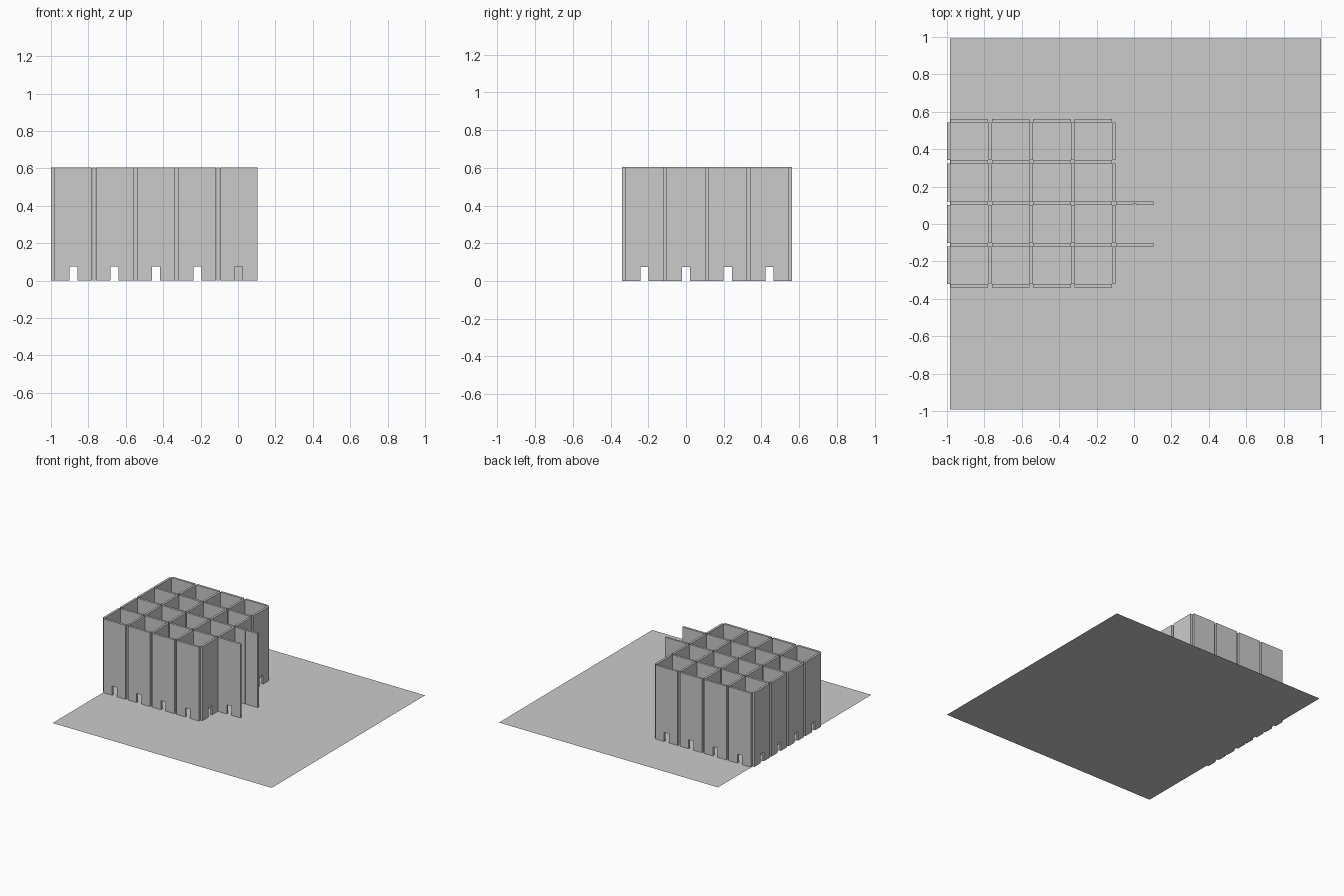
import bpy
import bmesh
from math import pi
from mathutils import Matrix, Vector

cube = bpy.data.objects.get("Cube")
if cube:
    bpy.data.objects.remove(cube, do_unlink=True)

PITCH, LENGTH, THICK, HEIGHT = 0.221, 0.202, 0.018, 0.605
NOTCH_W, NOTCH_H = 0.043, 0.075
X0, Y0 = -0.991, -0.331
CELLS = 4

grey = bpy.data.materials.new("plain grey")
grey.use_nodes = True
colour = (0.6, 0.6, 0.6, 1)
grey.diffuse_color = colour
grey.node_tree.nodes["Principled BSDF"].inputs["Base Color"].default_value = colour


def extruded(name, outline, direction):
    """Mesh made by pushing a flat outline along a direction."""
    bm = bmesh.new()
    face = bm.faces.new([bm.verts.new(p) for p in outline])
    if direction:
        move = Vector(direction)
        result = bmesh.ops.extrude_face_region(bm, geom=[face], use_keep_orig=True)
        verts = [v for v in result["geom"] if isinstance(v, bmesh.types.BMVert)]
        bmesh.ops.translate(bm, vec=move, verts=verts)
        bmesh.ops.recalc_face_normals(bm, faces=bm.faces)
    mesh = bpy.data.meshes.new(name)
    bm.to_mesh(mesh)
    bm.free()
    mesh.materials.append(grey)
    return mesh


def place(name, mesh, x, y, angle=0):
    obj = bpy.data.objects.new(name, mesh)
    obj.matrix_world = Matrix.Translation((x, y, 0)) @ Matrix.Rotation(angle, 4, "Z")
    bpy.context.collection.objects.link(obj)


# Thin ground sheet, one face looking up
sheet = [(-0.985, -0.992, 0), (1, -0.992, 0), (1, 0.992, 0), (-0.985, 0.992, 0)]
place("base_sheet", extruded("base_sheet", sheet, None), 0, 0)

# Wall panel with a square notch in the foot
h, n = LENGTH / 2, NOTCH_W / 2
side = [(n, NOTCH_H), (n, 0), (h, 0), (h, HEIGHT)]
outline = side + [(-x, z) for x, z in reversed(side)]
panel = extruded("wall_panel", [(x, -THICK / 2, z) for x, z in outline], (0, THICK, 0))

# Unnotched panel with a narrow upright groove in its front
g, t = 0.011, THICK / 2
half = [(g, -t / 2), (g, -t), (h, -t), (h, t)]
plan = half + [(-x, y) for x, y in reversed(half)]
grooved = extruded("grooved_panel", [(x, y, 0) for x, y in plan], (0, 0, HEIGHT))

# Grid of separate panels with open corners
for line in range(CELLS + 1):
    for cell in range(CELLS):
        mid = (cell + 0.5) * PITCH
        place(f"cross_wall_{line}_{cell}", panel, X0 + mid, Y0 + line * PITCH)
        place(f"long_wall_{line}_{cell}", panel, X0 + line * PITCH, Y0 + mid, pi / 2)

# Two panels reaching out past the grid
reach = X0 + (CELLS + 0.5) * PITCH
place("front_wing_wall", panel, reach, Y0 + PITCH)
place("back_wing_wall", grooved, reach, Y0 + 2 * PITCH)
